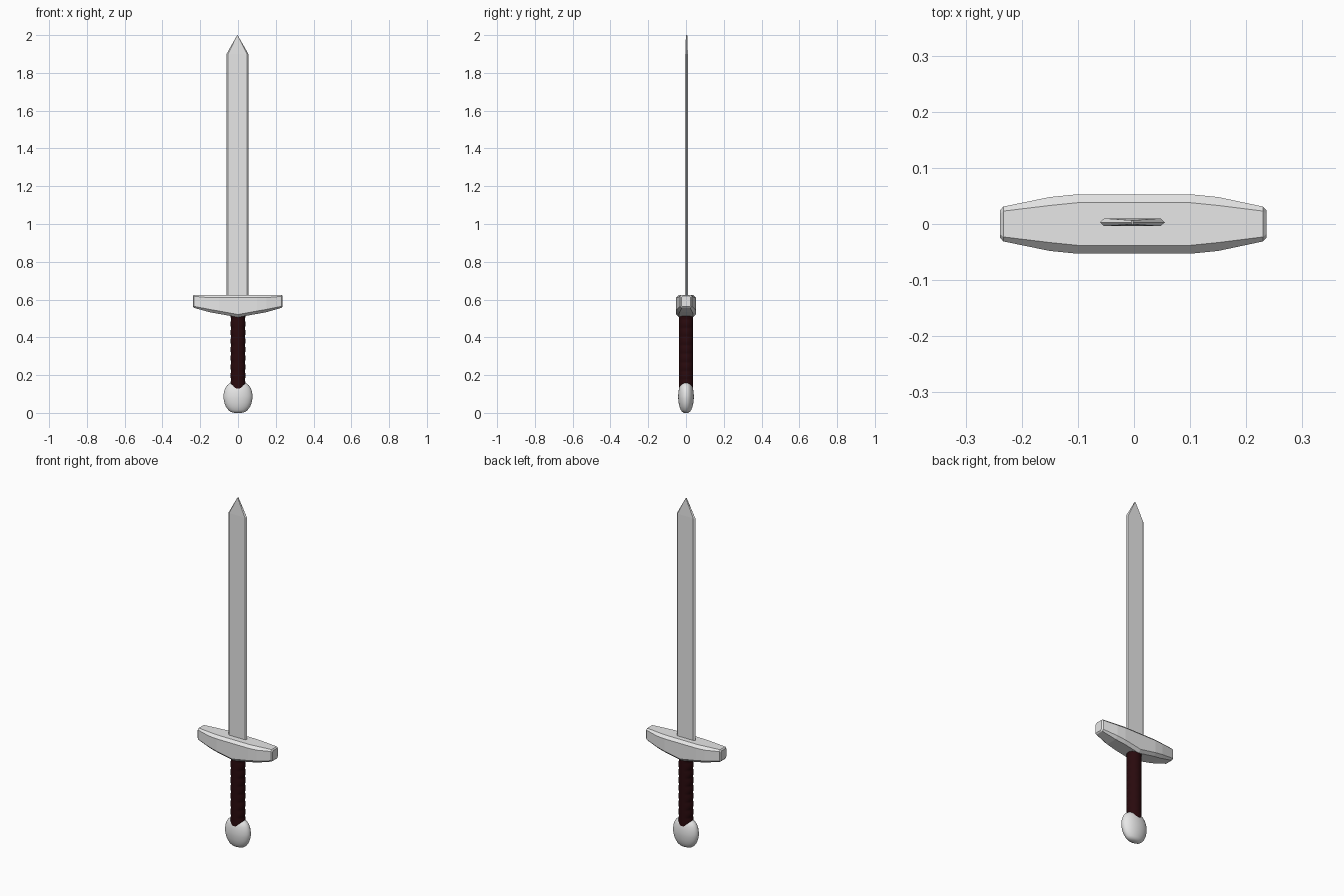
import bpy, bmesh, math

if "Cube" in bpy.data.objects:
    bpy.data.objects.remove(bpy.data.objects["Cube"])

def material(name, rgb):
    m = bpy.data.materials.new(name)
    m.diffuse_color = (*rgb, 1)
    m.use_nodes = True
    m.node_tree.nodes["Principled BSDF"].inputs["Base Color"].default_value = m.diffuse_color
    return m

steel = material("steel grey", (0.8, 0.8, 0.8))
leather = material("dark red leather", (0.022, 0.003, 0.004))

def loft(name, rings, mat, angle=None):
    """Skin a stack of closed rings and cap both ends."""
    bm = bmesh.new()
    loops = [[bm.verts.new(p) for p in r] for r in rings]
    n = len(rings[0])
    for a, b in zip(loops, loops[1:]):
        for i in range(n):
            j = (i + 1) % n
            bm.faces.new((a[i], a[j], b[j], b[i]))
    bm.faces.new(loops[0][::-1])
    bm.faces.new(loops[-1])
    bmesh.ops.remove_doubles(bm, verts=bm.verts, dist=1e-5)
    bmesh.ops.recalc_face_normals(bm, faces=bm.faces)
    me = bpy.data.meshes.new(name)
    bm.to_mesh(me)
    bm.free()
    ob = bpy.data.objects.new(name, me)
    bpy.context.collection.objects.link(ob)
    me.materials.append(mat)
    if angle:
        bpy.ops.object.select_all(action='DESELECT')
        bpy.context.view_layer.objects.active = ob
        ob.select_set(True)
        bpy.ops.object.shade_smooth_by_angle(angle=math.radians(angle))
    return ob

def ellipse(rx, ry, z, n=32):
    return [(rx * math.cos(2 * math.pi * i / n), ry * math.sin(2 * math.pi * i / n), z)
            for i in range(n)]

# Blade: flat bevelled section with a pointed tip
CX, CY = -0.003, 0.003
section = [(-0.058, 0), (-0.05, -0.007), (0, -0.007), (0.05, -0.007),
           (0.058, 0), (0.05, 0.007), (0, 0.007), (-0.05, 0.007)]
rings = [[(CX + x, CY + y, 0.58) for x, y in section],
         [(CX + x, CY + y, 1.9 + 0.1 * (1 - abs(x) / 0.058) * 0.0) for x, y in section],
         [(CX + x * 0.02, CY + y * 0.5, 2.0) for x, y in section]]
loft("blade", rings, steel)

# Crossguard: tapered bar with a V-shaped underside and chamfered edges
stations = [(-0.239, 0.031, 0.556), (-0.15, 0.048, 0.533), (-0.1, 0.053, 0.524),
            (0, 0.053, 0.506), (0.1, 0.053, 0.524), (0.15, 0.048, 0.533), (0.236, 0.031, 0.556)]
rings = []
for x, w, b in stations:
    end = abs(x) > 0.2
    c = 0.008 if end else 0.015
    t = 0.625
    rings.append([(x, -w, b + c), (x, -w + c, b), (x, w - c, b), (x, w, b + c),
                  (x, w, t - c), (x, w - c, t), (x, -w + c, t), (x, -w, t - c)])
# small end chamfers
for idx, dx in ((0, 0.006), (-1, -0.006)):
    outer = rings[idx]
    zc = sum(p[2] for p in outer) / 8
    cap = [(p[0], p[1] * 0.78, zc + (p[2] - zc) * 0.82) for p in outer]
    rings[idx] = [(p[0] + dx, p[1], p[2]) for p in outer]
    if idx == 0:
        rings.insert(0, cap)
    else:
        rings.append(cap)
loft("crossguard", rings, steel)

# Grip: leather handle with shallow finger ridges on its left and right
rings = []
N, RIDGES = 72, 9
for k in range(N + 1):
    z = 0.13 + 0.41 * k / N
    bump = 0.004 * abs(math.sin(math.pi * RIDGES * k / N))
    rings.append(ellipse(0.036 + bump, 0.038, z))
loft("grip", rings, leather, 40)

# Pommel: flattened rounded knob
profile = [(0.020, 0.0), (0.040, 0.006), (0.051, 0.015), (0.064, 0.033), (0.072, 0.053),
           (0.0765, 0.075), (0.077, 0.09), (0.0745, 0.11), (0.068, 0.13),
           (0.058, 0.146), (0.043, 0.157), (0.024, 0.163)]
loft("pommel", [ellipse(r, r * 0.54, z, 40) for r, z in profile], steel, 60)
